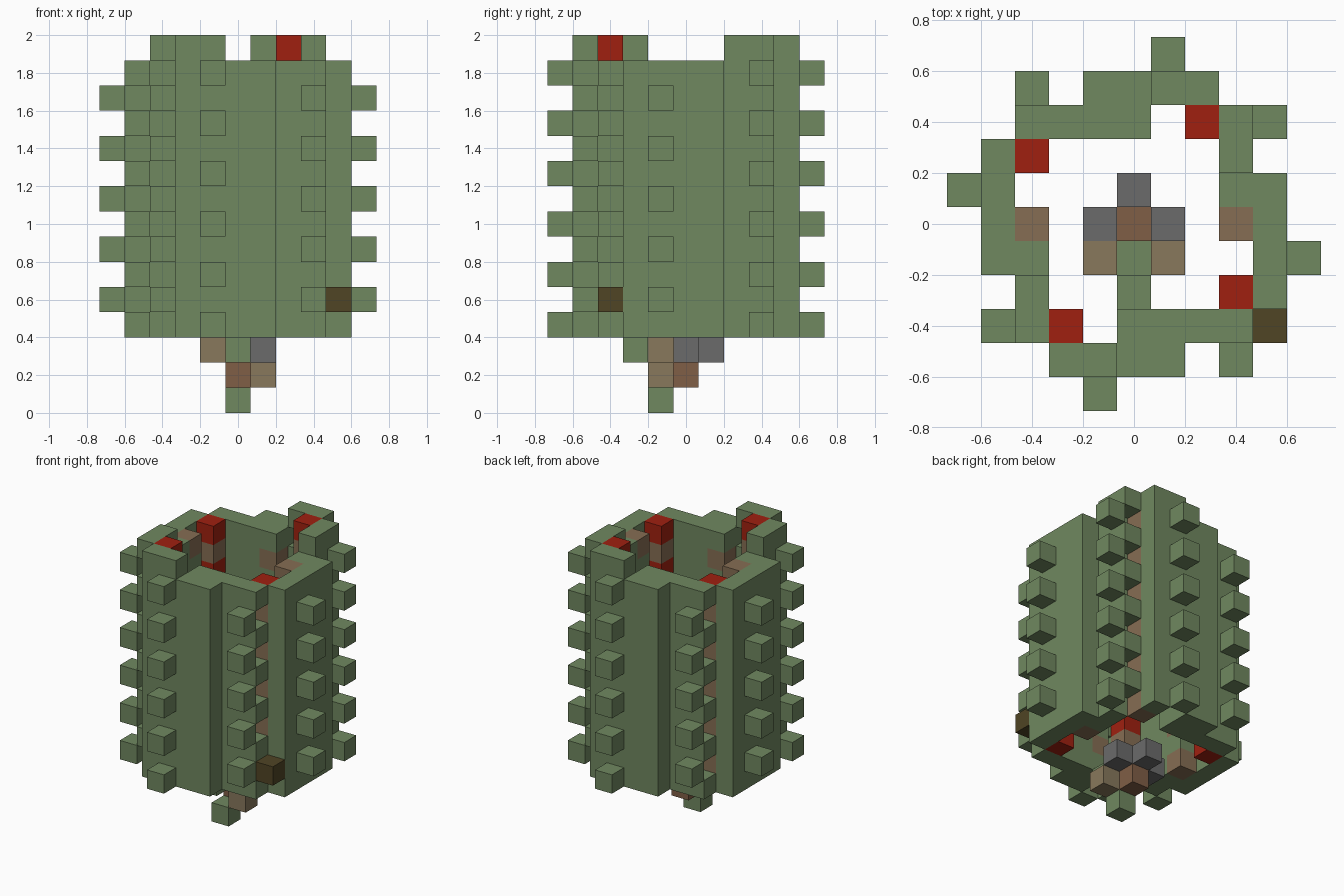
import bpy
import bmesh
from mathutils import Vector

if "Cube" in bpy.data.objects:
    bpy.data.objects.remove(bpy.data.objects["Cube"])

SIZE = 2 / 15  # one block
BASE, TOP = 3, 13  # lowest and highest wall layers

COLOURS = {
    "moss_green": (0.162, 0.246, 0.117),
    "brick_red": (0.352, 0.0144, 0.0052),
    "clay": (0.24, 0.155, 0.087),
    "dark_brown": (0.08, 0.058, 0.018),
    "tan": (0.246, 0.188, 0.107),
    "brown": (0.216, 0.112, 0.061),
    "stone_grey": (0.147, 0.147, 0.147),
}
materials = {}
for name, rgb in COLOURS.items():
    mat = bpy.data.materials.new(name)
    mat.use_nodes = True
    mat.diffuse_color = (*rgb, 1)
    mat.node_tree.nodes["Principled BSDF"].inputs["Base Color"].default_value = (*rgb, 1)
    materials[name] = mat

blocks = {}  # block position -> (part, colour)


def put(part, colour, i, j, layers):
    for k in layers:
        blocks[(i, j, k)] = (part, colour)


def turn(i, j, quarter):
    for _ in range(quarter):
        i, j = -j, i
    return i, j


# Four turned sides; every other side is shifted by one layer
for q in range(4):
    phase = q % 2
    tall = range(BASE, TOP + 2 - phase)
    inner = [k for k in tall if k % 2 == phase]
    outer = [k for k in tall if k % 2 != phase]
    full = range(BASE, TOP + 1)

    def side(part, colour, i, j, layers):
        put(part, colour, *turn(i, j, q), layers)

    # Wall panels
    for i, j in ((0, -4), (1, -4), (-3, -1)):
        side("wall", "moss_green", i, j, full)
    for i, j in ((-2, -4), (-3, -2)):
        side("wall", "moss_green", i, j, tall)

    # Columns whose alternate blocks are pushed outwards
    for i, j, di, dj in ((-1, -4, 0, -1), (-3, -3, -1, 0)):
        side("wall", "moss_green", i, j, inner)
        side("studs", "moss_green", i + di, j + dj, outer)

    # Banded inner pillars
    side("corner_pillars", "brick_red", -2, -3, inner)
    side("corner_pillars", "clay", -2, -3, outer)
    side("middle_pillars", "moss_green", 0, -3, [k for k in full if k % 2 != phase])
    side("middle_pillars", "clay", 0, -3, [k for k in full if k % 2 == phase])

# Single dark stud low on the front left corner
put("dark_stud", "dark_brown", 4, -3, [4])

# Stepped cluster hanging under the walls
for i, j in ((0, 1), (-1, 0), (1, 0)):
    put("base_stones", "stone_grey", i, j, [2])
put("base_front_block", "moss_green", 0, -2, [2])
put("base_side_blocks", "tan", -1, -1, [2])
put("base_side_blocks", "tan", 1, -1, [1])
put("base_core", "brown", 0, 0, [1])
put("foot", "moss_green", 0, -1, [0])


def build(part):
    """Join the blocks of one part, keeping only the exposed faces."""
    cells = {c: v[1] for c, v in blocks.items() if v[0] == part}
    used = sorted(set(cells.values()))
    bm = bmesh.new()
    for cell, colour in cells.items():
        centre = Vector(cell) + Vector((0, 0, 0.5))
        for axis in range(3):
            for sign in (-1, 1):
                normal = Vector((0, 0, 0))
                normal[axis] = sign
                if tuple(int(a + b) for a, b in zip(cell, normal)) in blocks:
                    continue
                u = Vector((0, 0, 0))
                u[(axis + 1) % 3] = 0.5
                v = normal.cross(u)
                mid = centre + normal / 2
                corners = (mid - u - v, mid + u - v, mid + u + v, mid - u + v)
                face = bm.faces.new([bm.verts.new(c * SIZE) for c in corners])
                face.material_index = used.index(colour)
    bmesh.ops.remove_doubles(bm, verts=bm.verts, dist=0.001)
    mesh = bpy.data.meshes.new(part)
    bm.to_mesh(mesh)
    bm.free()
    for colour in used:
        mesh.materials.append(materials[colour])
    bpy.context.collection.objects.link(bpy.data.objects.new(part, mesh))


for part in sorted({v[0] for v in blocks.values()}):
    build(part)
